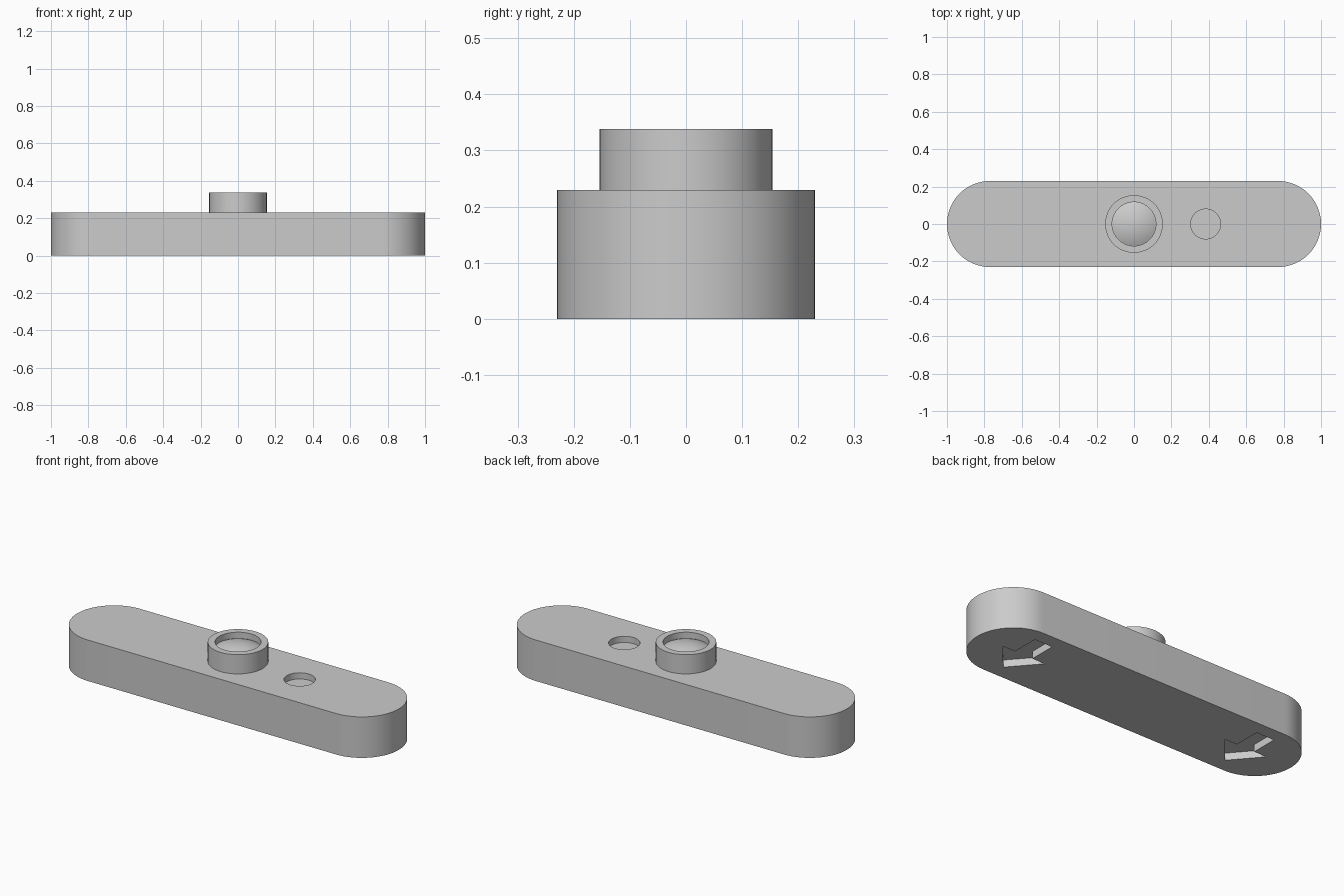
import bpy
import bmesh
from math import cos, sin, pi, radians

cube = bpy.data.objects.get("Cube")
if cube:
    bpy.data.objects.remove(cube, do_unlink=True)

# Plain grey plastic
grey = bpy.data.materials.new("light_grey")
grey.use_nodes = True
grey.diffuse_color = (0.6, 0.6, 0.6, 1)
grey.node_tree.nodes["Principled BSDF"].inputs["Base Color"].default_value = (0.6, 0.6, 0.6, 1)

WIDTH = 0.23      # half width of the bar, also its end radius
HEIGHT = 0.23     # height of the bar
SINK = 0.04       # depth of the recesses


def make_object(name, bm):
    bmesh.ops.recalc_face_normals(bm, faces=bm.faces)
    mesh = bpy.data.meshes.new(name)
    bm.to_mesh(mesh)
    bm.free()
    mesh.materials.append(grey)
    obj = bpy.data.objects.new(name, mesh)
    bpy.context.collection.objects.link(obj)
    return obj


def prism(name, outline, low, high):
    """Extrude a flat outline between two heights."""
    bm = bmesh.new()
    face = bm.faces.new([bm.verts.new((x, y, low)) for x, y in outline])
    top = bmesh.ops.extrude_face_region(bm, geom=[face])["geom"]
    moved = [v for v in top if isinstance(v, bmesh.types.BMVert)]
    bmesh.ops.translate(bm, verts=moved, vec=(0, 0, high - low))
    return make_object(name, bm)


def arc(cx, radius, start, end, steps):
    angles = [start + (end - start) * i / steps for i in range(steps + 1)]
    return [(cx + radius * cos(a), radius * sin(a)) for a in angles]


def select_only(obj):
    bpy.ops.object.select_all(action="DESELECT")
    obj.select_set(True)
    bpy.context.view_layer.objects.active = obj


def carve(target, cutter):
    select_only(target)
    mod = target.modifiers.new("carve", "BOOLEAN")
    mod.operation = "DIFFERENCE"
    mod.solver = "EXACT"
    mod.object = cutter
    bpy.ops.object.modifier_apply(modifier=mod.name)
    bpy.data.objects.remove(cutter, do_unlink=True)


# Long bar with rounded ends
end = 1 - WIDTH
outline = arc(end, WIDTH, -pi / 2, pi / 2, 32) + arc(-end, WIDTH, pi / 2, 3 * pi / 2, 32)
bar = prism("bar", outline, 0, HEIGHT)

# Shallow round recess in the top
carve(bar, prism("recess_cutter", arc(0.383, 0.08, 0, 2 * pi, 48)[:-1], HEIGHT - 0.035, HEIGHT + 0.1))

# Arrow recesses in the underside, both pointing to the front
half_arrow = [(0.055, 0.155), (0.055, 0.005), (0.133, 0.005)]
arrow = half_arrow + [(0, -0.15)] + [(-x, y) for x, y in reversed(half_arrow)]
for side in (-1, 1):
    carve(bar, prism("arrow_cutter", [(x + side * 0.708, y) for x, y in arrow], -0.1, SINK))

# Raised collar with a gently domed button, turned from one profile
BORE, DOME_EDGE, DOME_RISE = 0.117, 0.303, 0.028
radius = (BORE ** 2 + DOME_RISE ** 2) / (2 * DOME_RISE)
profile = [(0.154, HEIGHT), (0.154, 0.338), (BORE, 0.338), (BORE, DOME_EDGE)]
for i in range(1, 9):
    r = BORE * (1 - i / 8)
    profile.append((r, DOME_EDGE + DOME_RISE - radius + (radius ** 2 - r ** 2) ** 0.5))

bm = bmesh.new()
points = [bm.verts.new((r, 0, z)) for r, z in profile]
edges = [bm.edges.new(pair) for pair in zip(points, points[1:])]
bmesh.ops.spin(bm, geom=points + edges, cent=(0, 0, 0), axis=(0, 0, 1), angle=2 * pi, steps=64)
bmesh.ops.remove_doubles(bm, verts=bm.verts, dist=0.0001)
collar = make_object("collar_and_button", bm)
# Open underside, so make sure the normals point outward
if min(collar.data.polygons, key=lambda p: abs(p.center.x) + abs(p.center.y)).normal.z < 0:
    collar.data.flip_normals()

for obj in (bar, collar):
    select_only(obj)
    bpy.ops.object.shade_smooth_by_angle(angle=radians(20))
